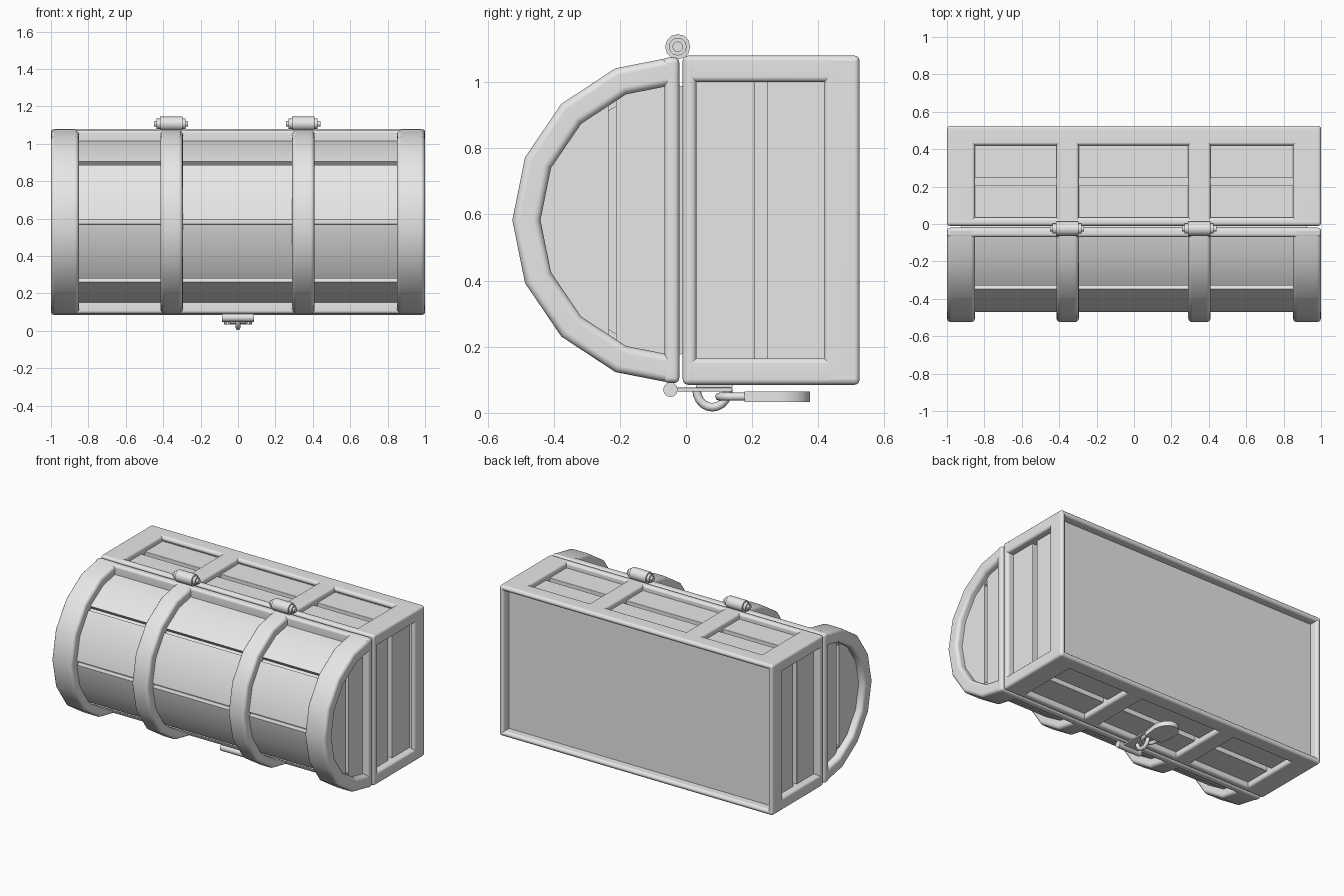
import bpy, bmesh
from math import sin, cos, radians, pi
from mathutils import Vector

cube = bpy.data.objects.get("Cube")
if cube:
    bpy.data.objects.remove(cube, do_unlink=True)

grey = bpy.data.materials.new("plain grey")
grey.use_nodes = True
grey.diffuse_color = (0.8, 0.8, 0.8, 1)
for node in grey.node_tree.nodes:
    if node.type == 'BSDF_PRINCIPLED':
        node.inputs["Base Color"].default_value = (0.8, 0.8, 0.8, 1)


def activate(ob):
    bpy.ops.object.select_all(action='DESELECT')
    ob.select_set(True)
    bpy.context.view_layer.objects.active = ob


def prism(name, pts, axis, a, b, bevel=0.0):
    """Extrude a 2D outline along an axis from a to b, with rounded hard edges."""
    def place(p, t):
        return {'X': (t, p[0], p[1]), 'Z': (p[0], p[1], t)}[axis]
    bm = bmesh.new()
    low = [bm.verts.new(place(p, a)) for p in pts]
    high = [bm.verts.new(place(p, b)) for p in pts]
    bm.faces.new(low)
    bm.faces.new(high[::-1])
    n = len(pts)
    for i in range(n):
        j = (i + 1) % n
        bm.faces.new((low[i], high[i], high[j], low[j]))
    bmesh.ops.recalc_face_normals(bm, faces=bm.faces)
    if bevel:
        hard = [e for e in bm.edges if e.calc_face_angle(0) > radians(50)]
        bmesh.ops.bevel(bm, geom=hard, offset=bevel, segments=3, profile=0.5,
                        affect='EDGES', clamp_overlap=True)
    me = bpy.data.meshes.new(name)
    bm.to_mesh(me)
    bm.free()
    me.materials.append(grey)
    ob = bpy.data.objects.new(name, me)
    bpy.context.collection.objects.link(ob)
    activate(ob)
    bpy.ops.object.shade_smooth_by_angle(angle=radians(40))
    if bevel:
        wn = ob.modifiers.new("even normals", 'WEIGHTED_NORMAL')
        wn.keep_sharp = True
    return ob


def box(name, x, y, z, bevel=0.0):
    pts = [(y[0], z[0]), (y[1], z[0]), (y[1], z[1]), (y[0], z[1])]
    return prism(name, pts, 'X', x[0], x[1], bevel)


def barrel(name, x0, x1, y, z, r):
    pts = [(y + r * cos(i * pi / 6), z + r * sin(i * pi / 6)) for i in range(12)]
    return prism(name, pts, 'X', x0, x1)


def tube(name, pts, r):
    cu = bpy.data.curves.new(name, 'CURVE')
    cu.dimensions = '3D'
    cu.bevel_depth = r
    cu.bevel_resolution = 2
    cu.use_fill_caps = True
    sp = cu.splines.new('POLY')
    sp.points.add(len(pts) - 1)
    for p, co in zip(sp.points, pts):
        p.co = (*co, 1)
    cu.materials.append(grey)
    ob = bpy.data.objects.new(name, cu)
    bpy.context.collection.objects.link(ob)
    activate(ob)
    bpy.ops.object.convert(target='MESH')


MID = 0.5825          # height of the chest's centre line
R = 0.016             # rounding of the frame


def flip(z):
    return (2 * MID - z[1], 2 * MID - z[0])


def arc(off, a=0, b=180):
    """Points of the lid curve, inset by off, from angle a to b."""
    angles = [a] + [k * 22.5 for k in range(9) if a + 1 < k * 22.5 < b - 1] + [b]
    return [(-0.02 - (0.505 - off) * sin(radians(t)),
             MID + (0.497 - off) * cos(radians(t))) for t in angles]


# Box body: core, two rows of planks, recessed base panel
box("box_core", (-0.92, 0.92), (0.0, 0.45), (0.155, 1.01))
for i, y in enumerate([(0.0, 0.207), (0.245, 0.43)]):
    box(f"box_planks_{i}", (-0.955, 0.955), y, (0.12, 1.045), 0.004)
box("base_panel", (-0.965, 0.965), (0.43, 0.47), (0.12, 1.045))

# Box frame: long rails, cross bars and end posts
spans = [(-1, -0.85), (-0.415, -0.295), (0.29, 0.41), (0.85, 1)]
for side, turn in (("upper", lambda z: z), ("lower", flip)):
    box(f"{side}_opening_rail", (-1, 1), (-0.01, 0.035), turn((1.0, 1.08)), R)
    box(f"{side}_base_rail", (-1, 1), (0.42, 0.525), turn((1.045, 1.08)), R)
    for i, x in enumerate(spans):
        box(f"{side}_cross_bar_{i}", x, (-0.01, 0.465), turn((1.0, 1.08)), R)
    # Long rail along the lid's edge
    box(f"{side}_lid_rail", (-1, 1), (-0.07, -0.02), turn((1.0, 1.074)), R)
full = (2 * MID - 1.08, 1.08)
for side, s in (("left", 1), ("right", -1)):
    box(f"{side}_front_post", sorted((s * 0.85, s)), (-0.01, 0.032), full, R)
    box(f"{side}_base_post", sorted((s * 0.965, s)), (0.417, 0.525), full, R)
    box(f"{side}_lid_post", sorted((s * 0.85, s)), (-0.065, -0.02), flip((0.092, 1.073)), R)
    # Planks closing the lid's end
    ends = sorted((s * 0.88, s * 0.955))
    prism(f"{side}_lid_end_outer_plank", arc(0.07, 29.6, 150.4), 'X', *ends)
    prism(f"{side}_lid_end_inner_plank", arc(0.07, 0, 25.9) + arc(0.07, 154.1, 180), 'X', *ends)

# Lid: core, curved planks and arched bands
prism("lid_core", [(0.0, MID + 0.4)] + arc(0.09) + [(0.0, MID - 0.4)], 'X', -0.925, 0.925)
for j in range(4):
    a, b = 45 * j + (1.7 if j else 0), 45 * (j + 1) - (1.7 if j < 3 else 0)
    prism(f"lid_plank_{j}", arc(0.055, a, b) + arc(0.1, a, b)[::-1], 'X', -0.95, 0.95)
for i, x in enumerate(spans):
    prism(f"lid_band_{i}", arc(0) + arc(0.085)[::-1], 'X', *x, 0.022)

# Hinges
for side, x in (("right", -0.358), ("left", 0.348)):
    for part, half, r in (("barrel", 0.06, 0.038), ("collar", 0.078, 0.027), ("pin", 0.092, 0.016)):
        barrel(f"{side}_hinge_{part}", x - half, x + half, -0.025, 1.107, r)

# Hasp with staple
barrel("hasp_barrel", -0.085, 0.085, -0.047, 0.07, 0.022)
box("hasp_plate", (-0.055, 0.055), (-0.047, 0.14), (0.064, 0.076), 0.003)
box("staple_plate", (-0.035, 0.035), (0.03, 0.14), (0.076, 0.09))
tube("staple", [(0, 0.08 - 0.048 * cos(i * pi / 10), 0.07 - 0.053 * sin(i * pi / 10))
                for i in range(11)], 0.013)

# Padlock: shackle and rounded body
bend = [(0.042 * cos(i * pi / 8), 0.142 - 0.042 * sin(i * pi / 8), 0.049) for i in range(9)]
tube("padlock_shackle", [(0.042, 0.2, 0.049)] + bend + [(-0.042, 0.2, 0.049)], 0.012)
round_end = [(0.075 * cos(i * pi / 10), 0.28 + 0.095 * sin(i * pi / 10)) for i in range(11)]
prism("padlock_body", [(-0.062, 0.177), (0.062, 0.177)] + round_end, 'Z', 0.033, 0.064)
